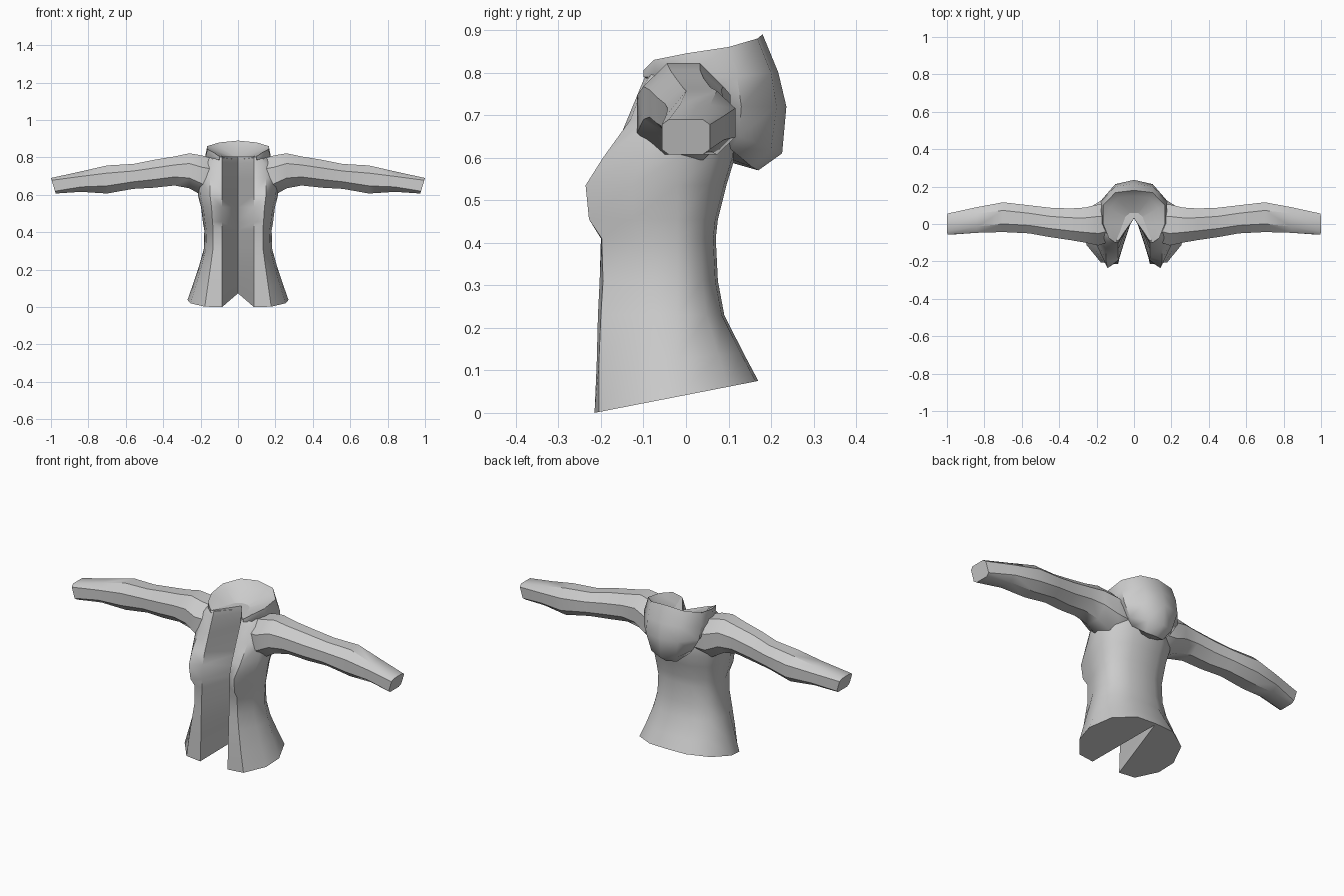
import bpy, bmesh, math
from mathutils import Vector

cloth = bpy.data.materials.new("grey_cloth")
cloth.diffuse_color = (0.6, 0.6, 0.6, 1)


def lerp(a, b, t):
    return a + (b - a) * t


def loft(name, rings, skip=(), closed=True, caps=(), angle=40):
    """Skin the rings, cap chosen ends, mirror across x = 0."""
    bm = bmesh.new()
    rows = [[bm.verts.new(p) for p in ring] for ring in rings]
    n = len(rows[0])
    for a, b in zip(rows, rows[1:]):
        for i in range(n if closed else n - 1):
            if i not in skip:
                j = (i + 1) % n
                bm.faces.new((a[i], a[j], b[j], b[i]))
    for c in caps:
        bm.faces.new(rows[c])
    dup = bmesh.ops.duplicate(bm, geom=bm.verts[:] + bm.edges[:] + bm.faces[:])
    for v in dup["geom"]:
        if isinstance(v, bmesh.types.BMVert):
            v.co.x = -v.co.x
    bmesh.ops.remove_doubles(bm, verts=bm.verts[:], dist=0.0005)
    bmesh.ops.recalc_face_normals(bm, faces=bm.faces[:])
    mesh = bpy.data.meshes.new(name)
    bm.to_mesh(mesh)
    bm.free()
    mesh.materials.append(cloth)
    ob = bpy.data.objects.new(name, mesh)
    bpy.context.collection.objects.link(ob)
    bpy.ops.object.select_all(action="DESELECT")
    ob.select_set(True)
    bpy.context.view_layer.objects.active = ob
    bpy.ops.object.shade_smooth_by_angle(angle=math.radians(angle))
    return ob


# Bodice: half sections with a deep open slit down the front
# z, slit edge y, front y, half width, back y, slit apex y, hem slope
sections = [
    (0.042, -0.215, -0.205, 0.27, 0.17, 0.16, 0.195),
    (0.13, -0.21, -0.205, 0.238, 0.135, 0.125, 0.08),
    (0.23, -0.207, -0.2, 0.205, 0.09, 0.08, 0),
    (0.31, -0.203, -0.195, 0.183, 0.075, 0.065, 0),
    (0.41, -0.2, -0.198, 0.18, 0.07, 0.06, 0),
    (0.455, -0.198, -0.228, 0.188, 0.075, 0.065, 0),
    (0.535, -0.195, -0.236, 0.198, 0.095, 0.085, 0),
    (0.6, -0.175, -0.195, 0.215, 0.115, 0.1, 0),
    (0.69, -0.138, -0.13, 0.215, 0.12, 0.08, 0),
    (0.77, -0.105, -0.1, 0.19, 0.1, 0.03, 0),
    (0.805, -0.09, -0.075, 0.15, 0.08, 0.03, 0),
]


def bodice_ring(z, ye, yf, w, yb, ya, slope):
    mid = -0.02
    pts = [(0.085, ye), (lerp(0.085, w, 0.5), yf),
           (0.94 * w, lerp(yf, mid, 0.5)), (w, mid),
           (0.82 * w, lerp(mid, yb, 0.62)), (0.42 * w, yb - 0.006),
           (0, yb), (0, ya)]
    return [Vector((x, y, z + slope * y)) for x, y in pts]


loft("bodice", [bodice_ring(*s) for s in sections], skip=(6,), caps=(0, -1))

# Sleeves: x, y min, y max, z bottom, z top, squareness
sleeve = [
    (0.12, -0.09, 0.1, 0.6, 0.79, 1),
    (0.19, -0.115, 0.105, 0.595, 0.81, 1),
    (0.26, -0.1, 0.088, 0.635, 0.822, 1),
    (0.34, -0.086, 0.083, 0.65, 0.805, 1),
    (0.45, -0.07, 0.087, 0.638, 0.787, 1),
    (0.56, -0.05, 0.1, 0.632, 0.765, 0.95),
    (0.7, -0.043, 0.116, 0.607, 0.757, 0.9),
    (0.84, -0.047, 0.09, 0.616, 0.725, 0.75),
    (1.0, -0.057, 0.056, 0.607, 0.69, 0.4),
]


def sleeve_ring(x, y0, y1, z0, z1, power):
    ring = []
    for k in range(8):
        a = math.tau * (k + 0.5) / 8
        c, s = math.cos(a), math.sin(a)
        m = math.cos(math.pi / 8)
        u = math.copysign((abs(c) / m) ** power, c)
        v = math.copysign((abs(s) / m) ** power, s)
        z = (z0 + z1) / 2 + v * (z1 - z0) / 2
        slant = 0.025 * (z1 - z) / (z1 - z0) if x == 1.0 else 0
        ring.append(Vector((x - slant, (y0 + y1) / 2 + u * (y1 - y0) / 2, z)))
    return ring


loft("sleeves", [sleeve_ring(*s) for s in sleeve], caps=(0, -1))

# Hood: rows run from the centre back to the front tip
rim = [(0, .18, .89), (.1, .168, .88), (.165, .1, .86),
       (.165, 0, .845), (.135, -.075, .83), (.1, -.1, .805)]
outer = [
    [(0, .217, .8), (.1, .2, .8), (.178, .12, .79),
     (.172, 0, .79), (.137, -.07, .79), (.1, -.1, .79)],
    [(0, .236, .72), (.1, .213, .72), (.172, .13, .72),
     (.16, .03, .75), (.13, -.055, .775), (.098, -.09, .785)],
    [(0, .226, .61), (.075, .2, .62), (.13, .125, .65),
     (.135, .05, .71), (.12, -.04, .76), (.095, -.08, .78)],
    [(0, .17, .57), (.055, .155, .578), (.1, .105, .62),
     (.11, .04, .69), (.105, -.03, .75), (.09, -.07, .775)],
    [(0, .1, .59), (.04, .095, .6), (.07, .08, .64),
     (.08, .03, .7), (.08, -.02, .75), (.085, -.06, .77)],
]
# Inside of the hood slopes down to the neck
inner = [(0, .15, .85), (.085, .14, .848), (.13, .085, .84),
         (.125, 0, .828), (.11, -.065, .815), (.09, -.095, .802)]
neck = [(0, .03, .79), (.005, .025, .79), (.012, .015, .79),
        (.03, -.015, .792), (.055, -.05, .795), (.085, -.095, .798)]
loft("hood", [neck, inner, rim] + outer, closed=False, angle=45)
